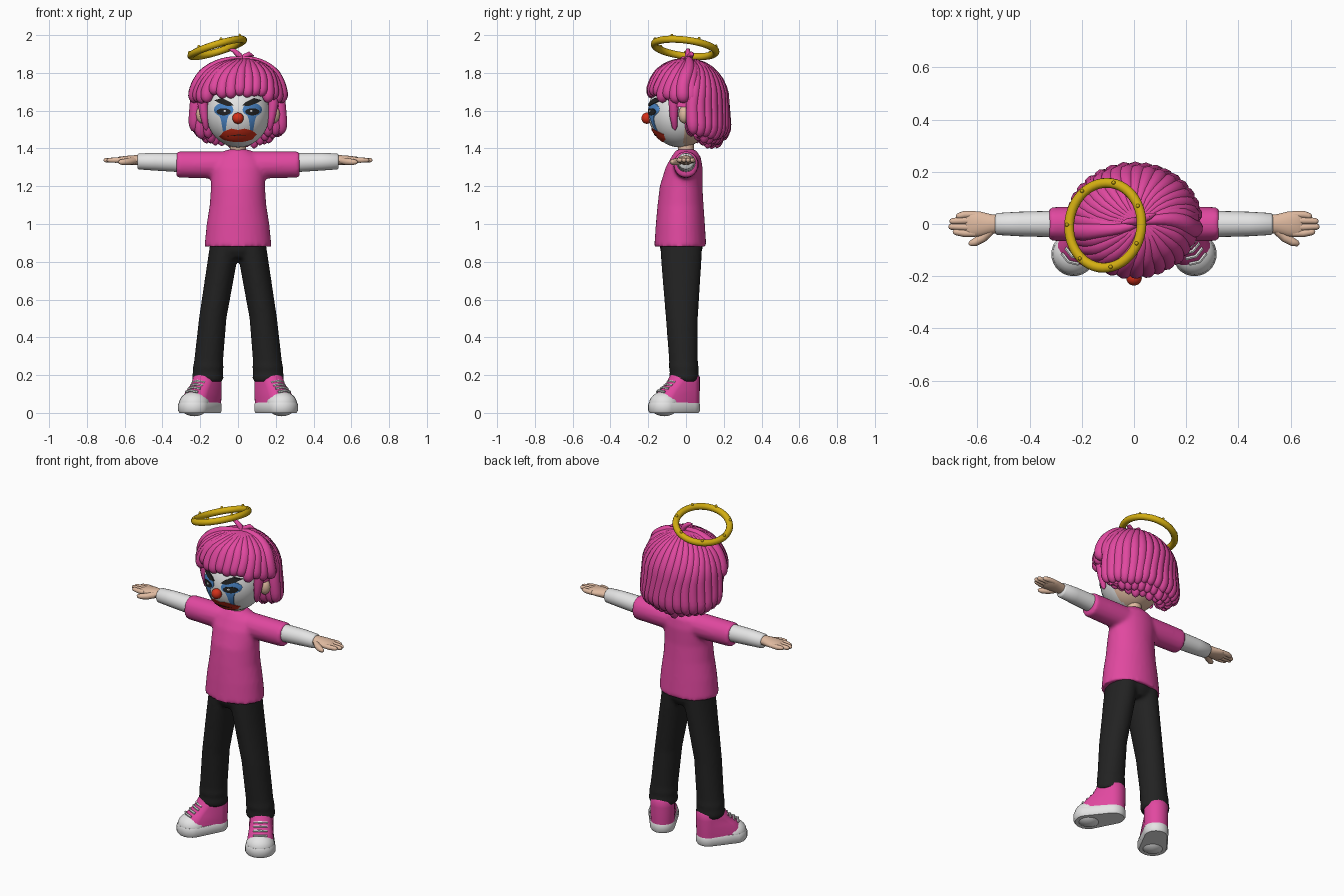
import bpy, bmesh, math, random
from mathutils import Vector, Matrix

if "Cube" in bpy.data.objects:
    bpy.data.objects.remove(bpy.data.objects["Cube"])

random.seed(4)
PI = math.pi


def material(name, rgb):
    m = bpy.data.materials.new(name)
    m.diffuse_color = (*rgb, 1)
    m.use_nodes = True
    m.node_tree.nodes["Principled BSDF"].inputs["Base Color"].default_value = m.diffuse_color
    return m


PINK = material("pink", (0.75, 0.065, 0.35))
BLACK = material("black", (0.016, 0.016, 0.016))
WHITE = material("white", (0.78, 0.78, 0.78))
SKIN = material("skin", (0.74, 0.49, 0.35))
GOLD = material("gold", (0.65, 0.42, 0.006))
RED = material("red", (0.65, 0.03, 0.01))
BLUE = material("blue", (0.07, 0.24, 0.58))


def finish(name, bm, *mats, rule=None, angle=50, blend=None):
    bmesh.ops.recalc_face_normals(bm, faces=bm.faces)
    for f in bm.faces:
        f.smooth = True
        if rule:
            f.material_index = rule(f.calc_center_median())
    me = bpy.data.meshes.new(name)
    bm.to_mesh(me)
    bm.free()
    for m in mats:
        me.materials.append(m)
    me.set_sharp_from_angle(angle=math.radians(angle))
    ob = bpy.data.objects.new(name, me)
    bpy.context.scene.collection.objects.link(ob)
    if blend:  # fuse overlapping volumes into one soft cloth surface
        r = ob.modifiers.new("fuse", "REMESH")
        r.mode, r.voxel_size, r.use_smooth_shade = "VOXEL", blend, True
        s = ob.modifiers.new("soften", "SMOOTH")
        s.factor, s.iterations = 0.5, 5
    return ob


def loft(bm, rings):
    rows = [[bm.verts.new(p) for p in ring] for ring in rings]
    n = len(rows[0])
    for a, b in zip(rows, rows[1:]):
        for i in range(n):
            bm.faces.new((a[i], a[(i + 1) % n], b[(i + 1) % n], b[i]))
    bm.faces.new(rows[0])
    bm.faces.new(rows[-1])


def oval(c, u, v, n=24):
    c, u, v = Vector(c), Vector(u), Vector(v)
    return [c + u * math.cos(2 * PI * i / n) + v * math.sin(2 * PI * i / n) for i in range(n)]


def tube(bm, pts, radii, n=10):
    pts = [Vector(p) for p in pts]
    side, rings = Vector((0.31, 0.77, 0.55)), []
    for i, p in enumerate(pts):
        t = (pts[min(i + 1, len(pts) - 1)] - pts[max(i - 1, 0)]).normalized()
        side = (side - t * side.dot(t)).normalized()
        rings.append(oval(p, side * radii[i], t.cross(side) * radii[i], n))
    loft(bm, rings)


def ball(bm, c, r, seg=24):
    bmesh.ops.create_uvsphere(bm, u_segments=seg, v_segments=seg // 2, radius=1,
                              matrix=Matrix.Translation(c) @ Matrix.Diagonal((*r, 1)))


# shirt: body and both short sleeves (z, centre y, half width, half depth)
bm = bmesh.new()
body = [(.88, -.03, .178, .138), (1.0, -.03, .166, .13), (1.1, -.029, .15, .122), (1.2, -.026, .143, .113),
        (1.3, -.01, .145, .098), (1.355, 0, .125, .078), (1.395, 0, .055, .05)]
loft(bm, [oval((0, y, z), (rx, 0, 0), (0, ry, 0), 32) for z, y, rx, ry in body])
loft(bm, [oval((x, 0, z), (0, ry, 0), (0, 0, rz)) for x, z, ry, rz in
          [(-.327, 1.315, .065, .07), (-.16, 1.313, .068, .072), (0, 1.31, .07, .076),
           (.16, 1.313, .068, .072), (.327, 1.315, .065, .07)]])
finish("shirt", bm, PINK, blend=.011)

# trousers: hips and two legs with creased cuffs
bm = bmesh.new()
loft(bm, [oval((0, -.025, z), (rx, 0, 0), (0, ry, 0)) for z, rx, ry in
          [(.82, .09, .09), (.86, .135, .112), (.93, .145, .117)]])
leg = [(.165, .16, .08, -.01, .076), (.19, .16, .084, -.01, .08), (.215, .16, .079, -.01, .075),
       (.24, .158, .082, -.012, .079), (.27, .156, .077, -.013, .076), (.5, .134, .073, -.022, .085),
       (.8, .084, .078, -.025, .107), (.92, .068, .076, -.025, .112)]
for s in (1, -1):
    loft(bm, [oval((s * x, y, z), (rx, 0, 0), (0, ry, 0)) for z, x, rx, y, ry in leg])
finish("trousers", bm, BLACK, blend=.011)


# shoes: outline is a heel arc joined to a toe arc, turned outward
def shoe_ring(s, z, heel, toe, d):
    ax = Vector((.54, -.84, 0))
    sd, h = Vector((.84, .54, 0)), Vector((.155, .005, z))
    pts = []
    for i in range(28):
        a = 2 * PI * (i + .5) / 28
        c, k = math.cos(a), math.sin(a)
        p = h + (ax * (d + c * toe) + sd * k * toe if c > 0 else ax * c * heel + sd * k * heel)
        pts.append(Vector((s * p.x, p.y, p.z)))
    return pts


for s, side in ((1, "left"), (-1, "right")):
    bm = bmesh.new()
    loft(bm, [shoe_ring(s, *r) for r in [(0, .062, .077, .143), (.012, .069, .085, .143),
                                        (.045, .069, .085, .143), (.056, .064, .08, .143)]])
    finish(side + "_sole", bm, WHITE)
    bm = bmesh.new()
    ball(bm, (s * .232, -.115, .048), (.081, .081, .066))
    finish(side + "_toe_cap", bm, WHITE)
    bm = bmesh.new()
    loft(bm, [shoe_ring(s, *r) for r in [(.03, .065, .077, .135), (.08, .067, .073, .125), (.12, .068, .066, .095),
                                        (.155, .068, .06, .06), (.19, .068, .06, .04), (.203, .06, .052, .04)]])
    finish(side + "_shoe_upper", bm, PINK)
    bm = bmesh.new()
    for d, z in ((.178, .115), (.153, .132), (.13, .148), (.112, .165)):
        pts = []
        for k in (-.038, -.02, 0, .02, .038):
            x, y = .155 + .54 * d + .84 * k, .005 - .84 * d + .54 * k
            e = abs(k) * .35
            pts.append((s * (x - .54 * e), y + .84 * e, z + .004 - abs(k) * .2))
        tube(bm, pts, [.007] * 5, 6)
    finish(side + "_laces", bm, WHITE)

    # long undersleeve and hand
    bm = bmesh.new()
    loft(bm, [oval((s * x, 0, z), (0, r, 0), (0, 0, r)) for x, z, r in
              [(.28, 1.324, .052), (.33, 1.326, .05), (.44, 1.33, .047), (.525, 1.331, .042), (.532, 1.331, .036)]])
    finish(side + "_undersleeve", bm, WHITE)
    bm = bmesh.new()
    loft(bm, [oval((s * x, y, 1.338), (0, ry, 0), (0, 0, rz)) for x, y, ry, rz in
              [(.51, 0, .032, .027), (.55, 0, .038, .026), (.59, 0, .048, .023), (.63, 0, .05, .018), (.645, 0, .044, .01)]])
    for y, end in ((.036, .683), (.013, .708), (-.012, .712), (-.036, .695)):
        tube(bm, [(s * x, y * k, 1.338) for x, k in ((.61, 1), (.65, 1), (end - .012, .85), (end - .003, .82), (end, .82))],
             [.014, .0145, .012, .008, .001])
    tube(bm, [(s * .55, -.025, 1.335), (s * .58, -.052, 1.33), (s * .61, -.07, 1.328), (s * .628, -.075, 1.328),
              (s * .635, -.076, 1.328)], [.018, .019, .016, .011, .001])
    finish(side + "_hand", bm, SKIN)
    bm = bmesh.new()
    ball(bm, (s * .187, -.01, 1.58), (.035, .03, .048), 16)
    finish(side + "_ear", bm, SKIN)

# neck and painted head
bm = bmesh.new()
loft(bm, [oval((0, 0, z), (.042, 0, 0), (0, .042, 0)) for z in (1.35, 1.46)])
finish("neck", bm, SKIN)
HC, HR = Vector((0, -.03, 1.59)), Vector((.17, .17, .185))
bm = bmesh.new()
ball(bm, HC, HR, 40)
finish("head", bm, WHITE, SKIN, rule=lambda c: 0 if c.y < -.01 else 1)
bm = bmesh.new()
ball(bm, (0, -.207, 1.56), (.03, .029, .03), 20)
finish("nose", bm, RED)


def face_paint(name, mat, lift, outlines):
    """Thin plates wrapped on the front of the head."""
    bm = bmesh.new()
    for pts in outlines:
        fine = [(a[0] + (b[0] - a[0]) * k / 3, a[1] + (b[1] - a[1]) * k / 3)
                for a, b in zip(pts, pts[1:] + pts[:1]) for k in range(3)]
        cx, cz = (sum(p[i] for p in pts) / len(pts) for i in (0, 1))
        rows = []
        for k in (.05, .35, .7, 1):
            ring = []
            for x, z in fine:
                x, z = cx + (x - cx) * k, cz + (z - cz) * k
                q = 1 - (x / HR.x) ** 2 - ((z - HC.z) / HR.z) ** 2
                ring.append((x, HC.y - HR.y * math.sqrt(max(q, .02)) - lift, z))
            rows.append(ring)
        rows.append([(x, y + lift + .002, z) for x, y, z in rows[-1]])
        loft(bm, rows)
    finish(name, bm, mat)


def both(pts):
    return [pts, [(-x, z) for x, z in pts]]


def disc(cx, cz, rx, rz, n=14):
    return [(cx + rx * math.cos(2 * PI * i / n), cz + rz * math.sin(2 * PI * i / n)) for i in range(n)]


face_paint("eye_shadow", BLUE, .003, both(disc(.076, 1.605, .052, .036)))
face_paint("tear_streaks", BLUE, .003, both([(.045, 1.59), (.105, 1.59), (.09, 1.55), (.08, 1.49), (.066, 1.49), (.058, 1.55)]))
face_paint("eyes", BLACK, .006, both(disc(.076, 1.594, .038, .019)))
face_paint("eye_glints", WHITE, .008, both(disc(.07, 1.598, .008, .005, 8)))
face_paint("eyebrows", BLACK, .007, both([(.022, 1.628), (.04, 1.645), (.085, 1.667), (.125, 1.655), (.1, 1.64), (.055, 1.624)]))
face_paint("lips", RED, .005, [[(-.1, 1.462), (-.075, 1.49), (-.035, 1.505), (0, 1.498), (.035, 1.505), (.075, 1.495),
                                (.1, 1.475), (.075, 1.447), (.035, 1.436), (0, 1.433), (-.035, 1.436), (-.075, 1.444)]])
face_paint("mouth_line", BLACK, .008, [[(-.06, 1.464), (0, 1.474), (.06, 1.468), (0, 1.468)]])


# hair: every lock runs from the crown over a domed surface to its own end height
def hair_point(a, s, end, scale=1.0, swirl=.45):
    d = s * (.33 + 1.655 - end)
    a += swirl * (1 - s) ** 2
    phi = min(d / .33, 1) * PI / 2
    drop = max(0, d - .33)
    r = math.sin(phi) * (1 + .4 * drop - 1.2 * max(0, drop - .15)) * scale
    crown = .02 * (1 - math.sin(phi))
    return Vector((crown + .22 * r * math.sin(a), .005 - .19 * r * math.cos(a),
                   1.655 + .21 * math.cos(phi) * scale - drop))


def lock(bm, a, end, R, scale=1.0, n=16):
    pts, rad = [], []
    for i in range(n + 1):
        s = .02 + .98 * (1 - (1 - i / n) ** 1.4)
        pts.append(hair_point(a + .03 * math.sin(s * 9 + a * 3), s, end, scale))
        rad.append(R * (.3 + .7 * min(1, s * 1.8)) * math.sqrt(max(.003, 1 - max(0, (s - .86) / .14) ** 2)))
    tube(bm, pts, rad)


def hairline(a):
    d = abs(math.degrees(a))
    return 1.69 if d < 66 else 1.62 if d < 100 else 1.46


bm = bmesh.new()
angles = [-PI + 2 * PI * i / 64 for i in range(64)]
loft(bm, [[hair_point(a, s / 12, hairline(a), .96) for a in angles] for s in range(1, 13)])
finish("hair_cap", bm, PINK)

bm = bmesh.new()
for row, (count, scale, drop, R) in enumerate([(17, 1, 0, .035), (15, .87, -.035, .034), (11, .7, -.05, .034)]):
    for i in range(count):
        a = math.radians(98 + 164 * i / (count - 1))
        back = abs(math.cos(a)) ** .7
        lock(bm, a, 1.49 - .045 * back + drop * (.4 + .6 * back) + random.uniform(-.012, .012), R, scale)
finish("back_hair", bm, PINK)

bm = bmesh.new()
for i in range(13):
    d = -72 + 12 * i
    lock(bm, math.radians(d), 1.675 - .03 * (abs(d) > 45) + random.uniform(-.012, .012), .034)
for s in (1, -1):
    lock(bm, s * math.radians(84), 1.64, .038, 1.05)
    lock(bm, s * math.radians(96), 1.63, .034, 1.0)
    # thin strand hanging in front of each ear
    tube(bm, [(s * .185, -.06, 1.72), (s * .187, -.065, 1.64), (s * .178, -.065, 1.57), (s * .17, -.06, 1.51),
              (s * .167, -.058, 1.495)], [.03, .028, .022, .014, .002])
finish("fringe", bm, PINK)

# small sprout on the crown
bm = bmesh.new()
tube(bm, [(.02, .01, 1.86), (.005, .01, 1.895), (-.025, .01, 1.92), (-.05, .005, 1.925)], [.014, .016, .012, .002])
tube(bm, [(.02, .01, 1.86), (.035, .02, 1.885), (.06, .03, 1.9), (.085, .04, 1.89)], [.014, .017, .013, .002])
finish("hair_sprout", bm, PINK)

# tilted halo with studs
bm = bmesh.new()
tilt = Matrix.Translation((-.11, -.005, 1.932)) @ Matrix.Rotation(math.radians(-17), 4, 'Y') @ Matrix.Rotation(math.radians(-7), 4, 'X')
grid = [[bm.verts.new(tilt @ Vector(((.145 + .019 * math.cos(v)) * math.cos(u), (.164 + .019 * math.cos(v)) * math.sin(u),
                                     .019 * math.sin(v)))) for v in [2 * PI * j / 12 for j in range(12)]]
        for u in [2 * PI * i / 48 for i in range(48)]]
for i in range(48):
    for j in range(12):
        bm.faces.new((grid[i][j], grid[i - 1][j], grid[i - 1][j - 1], grid[i][j - 1]))
for i in range(7):
    u = 2 * PI * i / 7 + .45
    ball(bm, tilt @ Vector((.148 * math.cos(u), .167 * math.sin(u), .019)), (.008, .008, .01), 10)
finish("halo", bm, GOLD)
